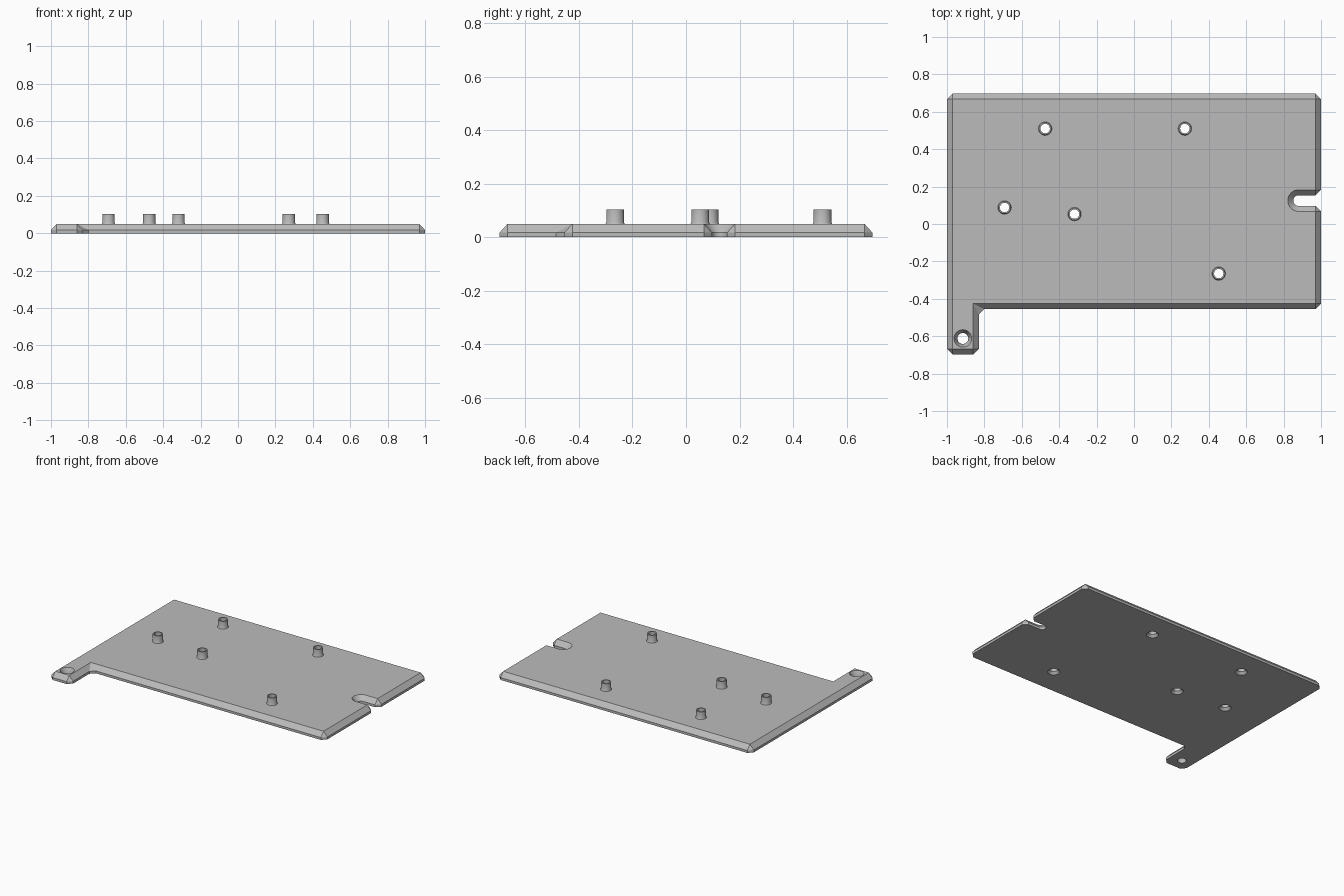
import bpy, bmesh, math
from mathutils import Vector

cube = bpy.data.objects.get("Cube")
if cube:
    bpy.data.objects.remove(cube, do_unlink=True)

THICK, LIP, BEVEL, SIDES = 0.05, 0.017, 0.03, 32

grey = bpy.data.materials.new("plain grey")
grey.use_nodes = True
grey.diffuse_color = (0.5, 0.5, 0.5, 1)
grey.node_tree.nodes["Principled BSDF"].inputs["Base Color"].default_value = (0.5, 0.5, 0.5, 1)


def finish(bm, name):
    """Turn a bmesh into a shaded, coloured object."""
    bmesh.ops.remove_doubles(bm, verts=bm.verts, dist=1e-5)
    bmesh.ops.recalc_face_normals(bm, faces=bm.faces)
    mesh = bpy.data.meshes.new(name)
    bm.to_mesh(mesh)
    bm.free()
    mesh.materials.append(grey)
    obj = bpy.data.objects.new(name, mesh)
    bpy.context.collection.objects.link(obj)
    bpy.ops.object.select_all(action='DESELECT')
    obj.select_set(True)
    bpy.context.view_layer.objects.active = obj
    bpy.ops.object.shade_smooth_by_angle(angle=math.radians(30))
    return obj


def bridge(bm, lower, upper):
    """Join two vertex rings with quads."""
    for i in range(len(lower)):
        j = (i + 1) % len(lower)
        bm.faces.new((lower[i], lower[j], upper[j], upper[i]))


def ring(bm, points, z):
    return [bm.verts.new((p[0], p[1], z)) for p in points]


def circle(centre, radius):
    return [(centre[0] + radius * math.cos(math.tau * i / SIDES),
             centre[1] + radius * math.sin(math.tau * i / SIDES)) for i in range(SIDES)]


def lathe(bm, centre, profile):
    """Loft circles along a (radius, height) profile; return all rings."""
    rings = [ring(bm, circle(centre, r), z) for r, z in profile]
    for a, b in zip(rings, rings[1:]):
        bridge(bm, a, b)
    return rings


def cap(bm, loops):
    """Fill an outline that has holes in it."""
    edges = []
    for loop in loops:
        for i, v in enumerate(loop):
            w = loop[(i + 1) % len(loop)]
            edges.append(bm.edges.get((v, w)) or bm.edges.new((v, w)))
    bmesh.ops.triangle_fill(bm, use_beauty=True, edges=edges)


# Outline of the top face, anticlockwise, with the rounded slot on the right edge
slot_x, slot_y, slot_r = 0.88, 0.125, 0.058
outline = [(-0.97, -0.667), (-0.86, -0.667), (-0.86, -0.425), (0.97, -0.425),
           (0.97, slot_y - slot_r)]
for i in range(17):
    a = math.radians(270 - 180 * i / 16)
    outline.append((slot_x + slot_r * math.cos(a), slot_y + slot_r * math.sin(a)))
outline += [(0.97, slot_y + slot_r), (0.97, 0.667), (-0.97, 0.667)]
outline = [Vector(p) for p in outline]

# Flared lower outline: sharp corners split in two so that they are cut off
top_points, low_points = [], []
for i, p in enumerate(outline):
    d1 = (p - outline[i - 1]).normalized()
    d2 = (outline[(i + 1) % len(outline)] - p).normalized()
    n1, n2 = Vector((d1.y, -d1.x)), Vector((d2.y, -d2.x))
    turn = d1.x * d2.y - d1.y * d2.x
    if abs(turn) < 0.5:
        lows = [p + (n1 + n2).normalized() * BEVEL]
    elif turn > 0:
        lows = [p + n1 * BEVEL, p + n2 * BEVEL]
    else:
        lows = [p + (n1 + n2 * 2) * BEVEL, p + (n1 * 2 + n2) * BEVEL]
    low_points += lows
    top_points.append((p, len(lows)))

# Base plate with bevelled rim
bm = bmesh.new()
bottom = ring(bm, low_points, 0)
rim = ring(bm, low_points, LIP)
bridge(bm, bottom, rim)
top = ring(bm, outline, THICK)
matching = [v for v, (_, n) in zip(top, top_points) for _ in range(n)]
for i in range(len(rim)):
    j = (i + 1) % len(rim)
    quad = [rim[i], rim[j], matching[j], matching[i]]
    bm.faces.new(list(dict.fromkeys(quad)))

# Holes: countersunk from below under each post, from above in the corner tab
posts = [(-0.475, 0.51), (0.272, 0.51), (-0.692, 0.088), (-0.318, 0.053), (0.453, -0.265)]
tops, bottoms = [top], [bottom]
holes = [(c, [(0.04, 0), (0.025, LIP), (0.025, THICK)]) for c in posts]
holes.append(((-0.915, -0.612), [(0.029, 0), (0.029, LIP), (0.047, THICK)]))
for centre, profile in holes:
    rings = lathe(bm, centre, profile)
    bottoms.append(rings[0])
    tops.append(rings[-1])
cap(bm, tops)
cap(bm, bottoms)
finish(bm, "base_plate")

# Hollow mounting posts with a slightly flared foot
for number, centre in enumerate(posts, 1):
    bm = bmesh.new()
    lathe(bm, centre, [(0.025, THICK), (0.025, 0.103), (0.033, 0.103),
                       (0.033, 0.056), (0.036, THICK)])
    finish(bm, f"mounting_post_{number}")
